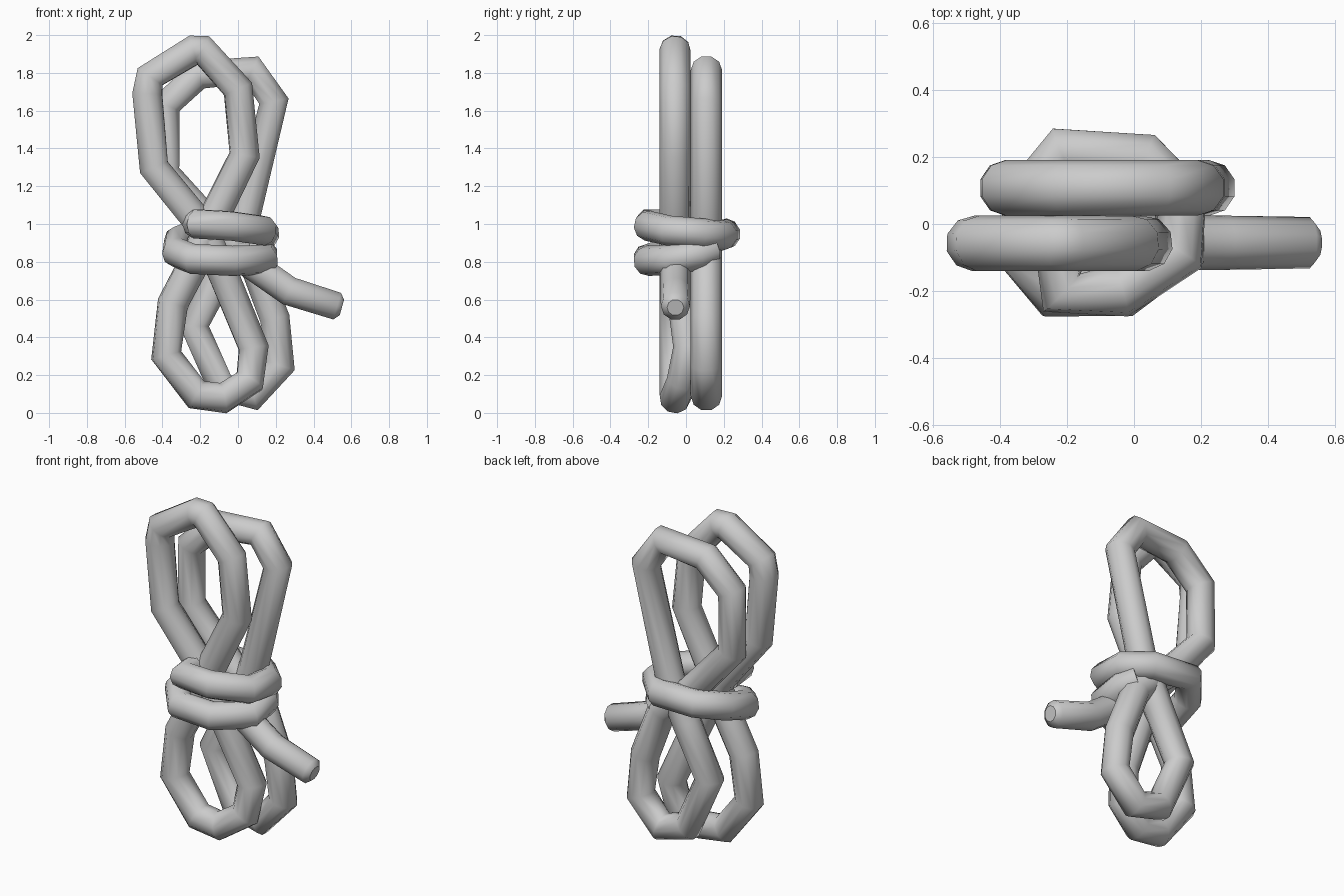
import bpy


def tube(name, pts, radius, closed=False, radii=None):
    """Sweep a round rope section along straight segments and make it a mesh."""
    cu = bpy.data.curves.new(name, 'CURVE')
    cu.dimensions = '3D'
    cu.bevel_depth = radius
    cu.bevel_resolution = 3
    cu.use_fill_caps = True
    sp = cu.splines.new('POLY')
    sp.points.add(len(pts) - 1)
    for i, (p, co) in enumerate(zip(sp.points, pts)):
        p.co = (*co, 1)
        p.radius = radii[i] if radii else 1
    sp.use_cyclic_u = closed
    ob = bpy.data.objects.new(name, cu)
    bpy.context.collection.objects.link(ob)
    bpy.ops.object.select_all(action='DESELECT')
    ob.select_set(True)
    bpy.context.view_layer.objects.active = ob
    bpy.ops.object.convert(target='MESH')
    bpy.ops.object.shade_smooth_by_angle(angle=1.2)
    return bpy.context.object


def flat(pts, y):
    return [(x, y, z) for x, z in pts]


# front figure-eight coil; its lower right strand leans back
front = [(-0.48, 1.69), (-0.465, 1.78), (-0.235, 1.92), (-0.185, 1.92),
         (0.0, 1.715), (0.035, 1.365), (-0.13, 1.03), (-0.25, 0.76),
         (-0.345, 0.58), (-0.38, 0.305), (-0.22, 0.097), (-0.078, 0.078)]
lean = [(0.062, -0.02, 0.168), (0.083, 0.015, 0.345), (-0.08, -0.035, 0.74),
        (-0.2, -0.058, 1.0), (-0.445, -0.058, 1.3)]
tube("front_coil", flat(front, -0.058) + lean, 0.083, True)

# rear figure-eight coil
back = [(-0.385, 1.27), (-0.382, 1.63), (-0.21, 1.79), (0.075, 1.815),
        (0.19, 1.65), (0.03, 1.0), (-0.08, 0.76), (-0.232, 0.46),
        (-0.09, 0.14), (0.082, 0.09), (0.225, 0.25), (0.195, 0.5),
        (0.08, 0.8), (-0.12, 0.97)]
tube("rear_coil", flat(back, 0.108), 0.083, True)

# binding wrapped twice around the waist
wrap = [(-0.215, -0.08, 1.0), (-0.215, -0.205, 1.0), (-0.04, -0.2, 0.99),
        (0.135, -0.09, 0.965), (0.145, 0.08, 0.95), (0.03, 0.197, 0.94),
        (-0.21, 0.215, 0.95), (-0.315, 0.08, 0.91), (-0.325, -0.1, 0.85),
        (-0.24, -0.205, 0.815), (-0.03, -0.202, 0.805), (0.14, -0.08, 0.81),
        (0.135, 0.06, 0.835), (0.08, 0.13, 0.86)]
tube("waist_binding", wrap, 0.08)

# loose end with a slightly rounded tip
tail = [(0.02, 0.82), (0.27, 0.645), (0.525, 0.565), (0.55, 0.558)]
tube("loose_end", flat(tail, -0.056), 0.081, radii=[1, 1, 0.95, 0.55])
